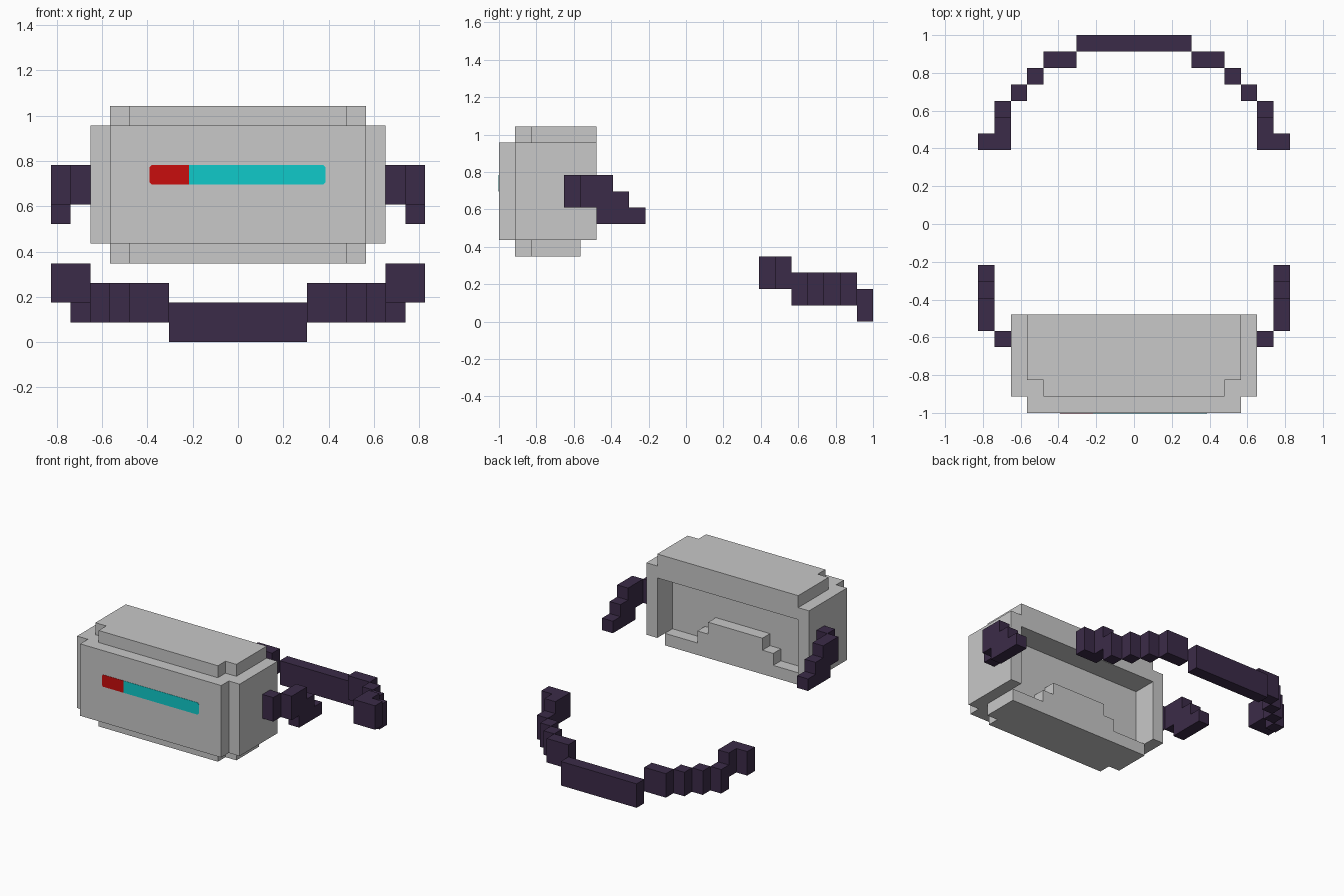
import bpy
import bmesh
from mathutils import Vector

cube = bpy.data.objects.get("Cube")
if cube:
    bpy.data.objects.remove(cube, do_unlink=True)

U = 2 / 23  # size of one block


def material(name, rgb):
    m = bpy.data.materials.new(name)
    m.use_nodes = True
    colour = (*rgb, 1)
    m.diffuse_color = colour
    m.node_tree.nodes["Principled BSDF"].inputs["Base Color"].default_value = colour
    return m


GREY = material("light grey", (0.58, 0.58, 0.58))
PURPLE = material("dark purple", (0.044, 0.024, 0.065))
RED = material("red", (0.58, 0.004, 0.004))
CYAN = material("cyan", (0.005, 0.59, 0.59))


def finish(name, bm, mat):
    mesh = bpy.data.meshes.new(name)
    bm.to_mesh(mesh)
    bm.free()
    mesh.materials.append(mat)
    obj = bpy.data.objects.new(name, mesh)
    bpy.context.collection.objects.link(obj)
    return obj


def block(x0, x1, y0, y1, z0, z1):
    """Set of unit cells; x cells are centred on whole numbers, ends included."""
    return {(x, y, z) for x in range(x0, x1 + 1)
            for y in range(y0, y1) for z in range(z0, z1)}


def mirrored(cells):
    return cells | {(-x, y, z) for x, y, z in cells}


def build_cells(name, cells, mat):
    """Skin the outside of the cells and merge flat areas."""
    bm = bmesh.new()
    for cell in cells:
        centre = Vector(cell) + Vector((0, 0.5, 0.5))
        for axis in range(3):
            for sign in (-1, 1):
                near = list(cell)
                near[axis] += sign
                if tuple(near) in cells:
                    continue
                n, a, b = Vector(), Vector(), Vector()
                n[axis] = sign / 2
                a[(axis + 1) % 3] = 0.5
                b[(axis + 2) % 3] = sign / 2
                corners = (n - a - b, n + a - b, n + a + b, n - a + b)
                verts = []
                for c in corners:
                    p = (centre + c) * U
                    verts.append(bm.verts.new((p.x, p.y - 1, p.z)))
                bm.faces.new(verts)
    bmesh.ops.remove_doubles(bm, verts=bm.verts, dist=0.001)
    bmesh.ops.dissolve_limit(bm, angle_limit=0.02, verts=bm.verts, edges=bm.edges)
    return finish(name, bm, mat)


# Visor housing: front panel, body, top and bottom caps with notched corners
visor = block(-6, 6, 0, 1, 5, 11) | block(-7, 7, 1, 6, 5, 11)
for z, back in ((11, 6), (4, 5)):
    visor |= block(-5, 5, 1, 2, z, z + 1) | block(-6, 6, 2, back, z, z + 1)
# Face opening, with a stepped nose ledge left along its lower edge
visor -= block(-6, 6, 4, 6, 4, 10)
visor |= block(-6, 6, 4, 5, 4, 5) | block(-3, 3, 4, 5, 5, 6) | block(-2, 2, 4, 5, 6, 7)
build_cells("visor_housing", visor, GREY)

# Short stepped arms on each side of the visor
arm = (block(8, 8, 4, 5, 7, 9) | block(9, 9, 5, 7, 7, 9)
       | block(9, 9, 6, 8, 6, 8) | block(9, 9, 8, 9, 6, 7))
build_cells("left_arm", arm, PURPLE)
build_cells("right_arm", {(-x, y, z) for x, y, z in arm}, PURPLE)

# Curved band behind the head
band = block(8, 9, 16, 17, 2, 4) | block(8, 8, 17, 18, 2, 4)
band |= block(8, 8, 18, 19, 1, 3) | block(7, 7, 19, 20, 1, 3)
band |= block(6, 6, 20, 21, 1, 3) | block(4, 5, 21, 22, 1, 3)
band |= block(0, 3, 22, 23, 0, 2)
build_cells("rear_band", mirrored(band), PURPLE)


def light_plate(name, x0, x1, cut0, cut1, mat):
    """Thin front plate with optional clipped corners at either end."""
    z0, z1 = 8, 9
    outline = [(x0 + cut0, z0), (x1 - cut1, z0), (x1, z0 + cut1), (x1, z1 - cut1),
               (x1 - cut1, z1), (x0 + cut0, z1), (x0, z1 - cut0), (x0, z0 + cut0)]
    bm = bmesh.new()
    face = bm.faces.new([bm.verts.new((x * U, -1.002, z * U)) for x, z in outline])
    out = bmesh.ops.extrude_face_region(bm, geom=[face])
    moved = [v for v in out["geom"] if isinstance(v, bmesh.types.BMVert)]
    bmesh.ops.translate(bm, verts=moved, vec=(0, 0.004, 0))
    bmesh.ops.remove_doubles(bm, verts=bm.verts, dist=0.0001)
    bmesh.ops.recalc_face_normals(bm, faces=bm.faces)
    finish(name, bm, mat)


# Front light strip
light_plate("red_light", -4.5, -2.5, 0.12, 0, RED)
light_plate("cyan_light", -2.5, 4.45, 0, 0.12, CYAN)
